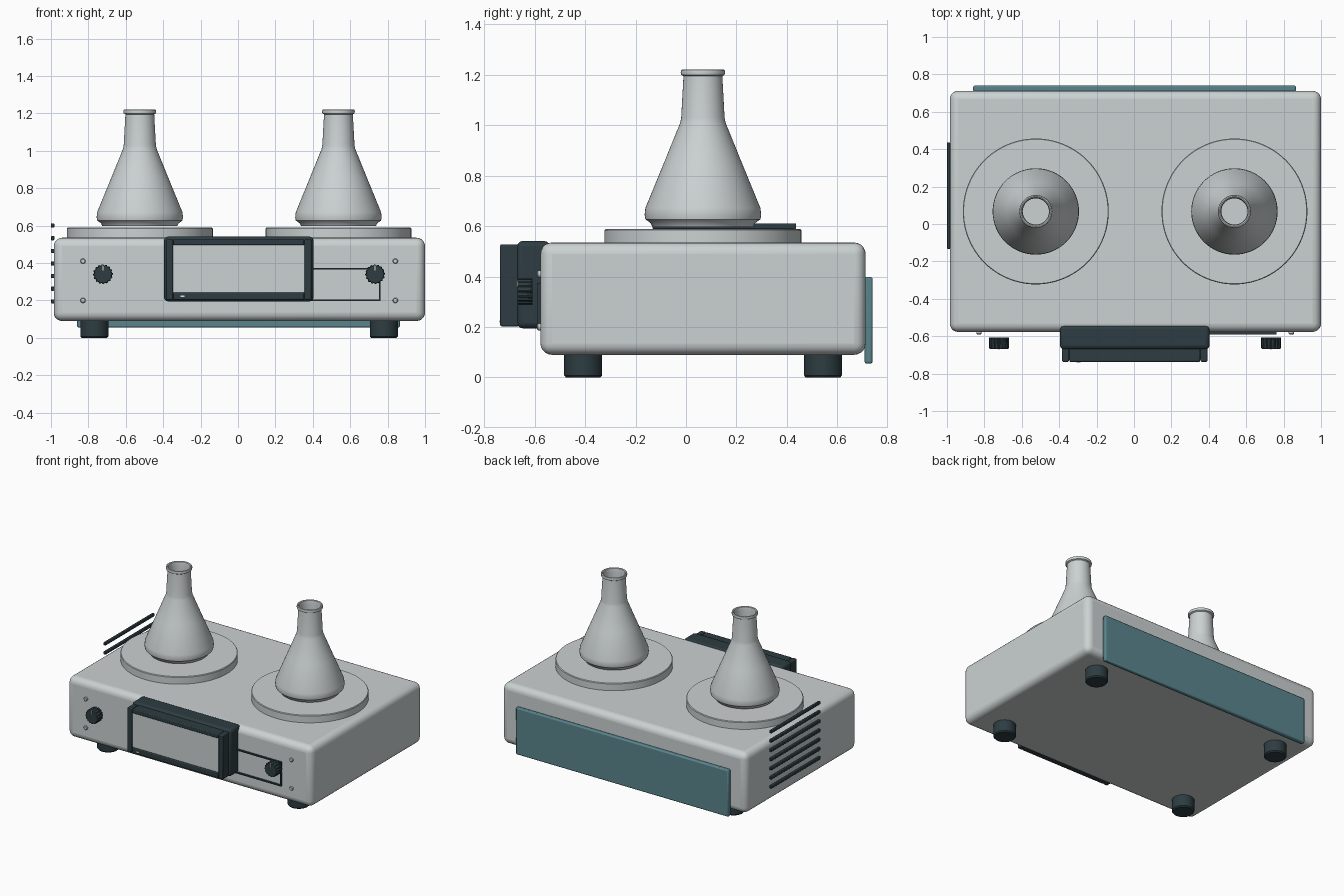
import bpy, bmesh, math
from mathutils import Matrix

if "Cube" in bpy.data.objects:
    bpy.data.objects.remove(bpy.data.objects["Cube"])

def material(name, rgb):
    m = bpy.data.materials.new(name)
    m.diffuse_color = (*rgb, 1)
    m.use_nodes = True
    m.node_tree.nodes["Principled BSDF"].inputs["Base Color"].default_value = m.diffuse_color
    return m

GREY = material("light grey", (0.60, 0.64, 0.64))
DARK = material("dark slate", (0.026, 0.046, 0.054))
TEAL = material("teal", (0.10, 0.235, 0.265))
WHITE = material("white", (0.85, 0.87, 0.87))

def finish(bm, name, mat, bevel=0, segments=3):
    bmesh.ops.recalc_face_normals(bm, faces=bm.faces)
    mesh = bpy.data.meshes.new(name)
    bm.to_mesh(mesh)
    bm.free()
    ob = bpy.data.objects.new(name, mesh)
    bpy.context.collection.objects.link(ob)
    mesh.materials.append(mat)
    if bevel:
        mod = ob.modifiers.new("rounding", 'BEVEL')
        mod.width, mod.segments, mod.limit_method = bevel, segments, 'ANGLE'
    bpy.ops.object.select_all(action='DESELECT')
    ob.select_set(True)
    bpy.context.view_layer.objects.active = ob
    bpy.ops.object.shade_smooth_by_angle(angle=math.radians(35))
    return ob

def box(name, mat, x, y, z, bevel=0, segments=3):
    """Box from (min, max) pairs."""
    bm = bmesh.new()
    size = [b - a for a, b in (x, y, z)]
    mid = [(a + b) / 2 for a, b in (x, y, z)]
    bmesh.ops.create_cube(bm, size=1, matrix=Matrix.Translation(mid) @ Matrix.Diagonal((*size, 1)))
    return finish(bm, name, mat, bevel, segments)

def lathe(name, mat, profile, loc, forward=False, steps=64, flute=0):
    """Spin (radius, height) points; forward lays the axis along -y, flute grooves the side."""
    bm = bmesh.new()
    rings = []
    for r, h in profile:
        ring = []
        for i in range(steps):
            a = 2 * math.pi * i / steps
            rr = r * (1 - flute * (i // 2 % 2))
            ring.append(bm.verts.new((rr * math.cos(a), rr * math.sin(a), h)))
        rings.append(ring)
    for lo, hi in zip(rings, rings[1:]):
        for i in range(steps):
            j = (i + 1) % steps
            bm.faces.new((lo[i], lo[j], hi[j], hi[i]))
    bm.faces.new(rings[0])
    bm.faces.new(rings[-1])
    if forward:
        bm.transform(Matrix.Rotation(math.pi / 2, 4, 'X'))
    bm.transform(Matrix.Translation(loc))
    return finish(bm, name, mat)

CX = 0.006  # body centre line

# Housing and rear panel
box("body", GREY, (-0.985, 1.0), (-0.577, 0.712), (0.09, 0.535), 0.045, 5)
box("rear_panel", TEAL, (-0.86, 0.866), (0.708, 0.74), (0.055, 0.398), 0.008, 2)

# Heating plates and hollow flasks
flask = [(0.20, 0.597), (0.207, 0.612), (0.228, 0.627), (0.231, 0.645), (0.228, 0.672),
         (0.155, 0.85), (0.090, 1.01), (0.086, 1.03), (0.077, 1.195), (0.086, 1.200),
         (0.088, 1.210), (0.086, 1.219), (0.080, 1.221), (0.074, 1.217), (0.070, 1.195),
         (0.078, 1.03), (0.082, 1.01), (0.218, 0.672), (0.218, 0.630), (0.2, 0.615)]
for side, s in (("left", -1), ("right", 1)):
    x = CX + s * 0.531
    lathe(side + "_plate", GREY, [(0.39, 0.53), (0.39, 0.584), (0.386, 0.589)], (x, 0.067, 0), steps=96)
    lathe(side + "_flask", GREY, flask, (x, 0.067, 0))

# Feet
for side, s in (("left", -1), ("right", 1)):
    for end, y in (("front", -0.408), ("back", 0.543)):
        lathe(f"{end}_{side}_foot", DARK, [(0.068, 0), (0.075, 0.008), (0.075, 0.095)],
              (CX + s * 0.774, y, 0), steps=40)

# Display: rear shell, framed front, screen and indicator
box("display_shell", DARK, (-0.396, 0.404), (-0.67, -0.54), (0.195, 0.541), 0.022, 3)
box("display_core", DARK, (-0.36, 0.37), (-0.722, -0.66), (0.21, 0.52))
for side, x in (("left", (-0.384, -0.348)), ("right", (0.356, 0.392))):
    box(side + "_display_frame", DARK, x, (-0.737, -0.66), (0.203, 0.528), 0.006, 2)
box("upper_display_frame", DARK, (-0.346, 0.354), (-0.737, -0.66), (0.495, 0.528), 0.006, 2)
box("lower_display_frame", DARK, (-0.346, 0.354), (-0.737, -0.66), (0.203, 0.243), 0.006, 2)
box("screen", GREY, (-0.348, 0.356), (-0.728, -0.721), (0.243, 0.495))
box("indicator", WHITE, (-0.308, -0.285), (-0.74, -0.735), (0.218, 0.226))

# Fluted knobs with pointer marks
for side, x in (("left", -0.722), ("right", 0.733)):
    lathe(side + "_knob", DARK, [(0.053, 0), (0.053, 0.054), (0.049, 0.06)],
          (x, -0.608, 0.34), True, 64, 0.09)
    box(side + "_knob_mark", WHITE, (x - 0.003, x + 0.003), (-0.672, -0.667), (0.36, 0.387))

# Corner screws
for side, s in (("left", -1), ("right", 1)):
    for level, z in (("lower", 0.2), ("upper", 0.41)):
        lathe(f"{level}_{side}_screw", GREY, [(0.014, 0), (0.014, 0.012), (0.010, 0.016)],
              (CX + s * 0.835, -0.574, z), True, 20)

# Thin outline beside the display
box("outline_top", DARK, (0.39, 0.762), (-0.59, -0.574), (0.365, 0.374))
box("outline_bottom", DARK, (0.39, 0.762), (-0.59, -0.574), (0.196, 0.205))
box("outline_end", DARK, (0.753, 0.762), (-0.59, -0.574), (0.196, 0.374))

# Vent slats on the left side
for i in range(7):
    z = 0.195 + i * 0.0675
    box(f"vent_slat_{i + 1}", DARK, (-1.0, -0.982), (-0.133, 0.437), (z - 0.011, z + 0.011), 0.004, 2)
